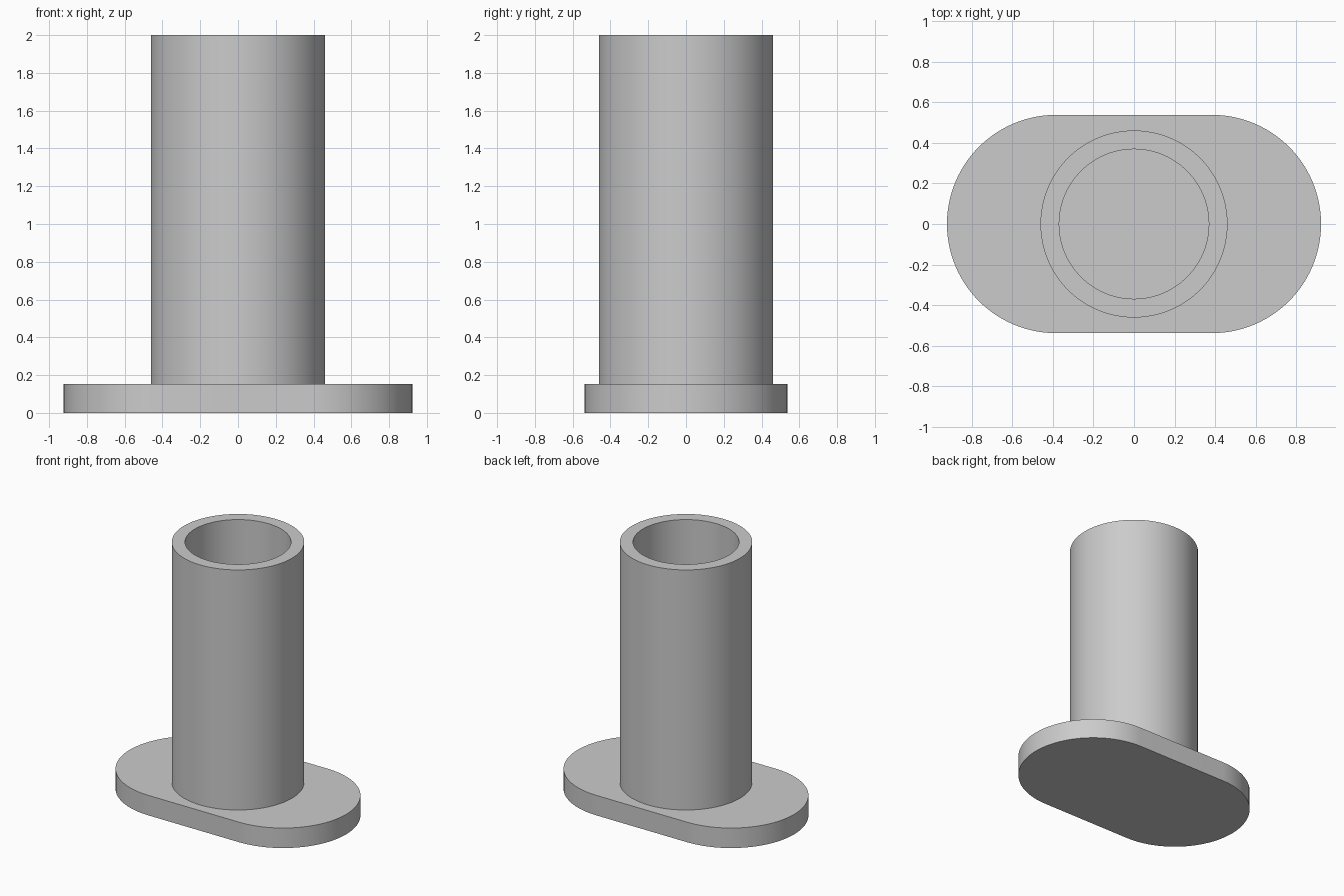
import bpy, bmesh, math

if "Cube" in bpy.data.objects:
    bpy.data.objects.remove(bpy.data.objects["Cube"], do_unlink=True)

UNIT = 1 / 13            # overall height is 26 units
SEGMENTS = 96
PLATE_HALF_WIDTH = 7 * UNIT
PLATE_ARC_CENTRE = 5 * UNIT
PLATE_TOP = 2 * UNIT
TUBE_OUTER = 6 * UNIT
TUBE_INNER = 4.8 * UNIT
TUBE_TOP = 26 * UNIT

grey = bpy.data.materials.new("plain_grey")
grey.use_nodes = True
grey.diffuse_color = (0.6, 0.6, 0.6, 1)
grey.node_tree.nodes["Principled BSDF"].inputs["Base Color"].default_value = (0.6, 0.6, 0.6, 1)


def finish(name, bm):
    """Turn a bmesh into a smooth-shaded object with sharp rims."""
    bmesh.ops.recalc_face_normals(bm, faces=bm.faces)
    mesh = bpy.data.meshes.new(name)
    bm.to_mesh(mesh)
    bm.free()
    mesh.materials.append(grey)
    obj = bpy.data.objects.new(name, mesh)
    bpy.context.collection.objects.link(obj)
    bpy.ops.object.select_all(action='DESELECT')
    obj.select_set(True)
    bpy.context.view_layer.objects.active = obj
    bpy.ops.object.shade_smooth_by_angle(angle=math.radians(30))
    return obj


# Base plate: extruded outline with two round ends
bm = bmesh.new()
outline = []
half = SEGMENTS // 2
for side in (1, -1):
    for i in range(half + 1):
        a = -math.pi / 2 + math.pi * i / half
        outline.append(bm.verts.new((side * (PLATE_ARC_CENTRE + PLATE_HALF_WIDTH * math.cos(a)),
                                     side * PLATE_HALF_WIDTH * math.sin(a), 0)))
bottom = bm.faces.new(outline)
top = bmesh.ops.extrude_face_region(bm, geom=[bottom], use_keep_orig=True)
moved = [v for v in top["geom"] if isinstance(v, bmesh.types.BMVert)]
bmesh.ops.translate(bm, verts=moved, vec=(0, 0, PLATE_TOP))
finish("base_plate", bm)

# Tube: wall profile spun about z, standing on the plate
bm = bmesh.new()
profile = [(TUBE_OUTER, PLATE_TOP), (TUBE_OUTER, TUBE_TOP),
           (TUBE_INNER, TUBE_TOP), (TUBE_INNER, PLATE_TOP)]
verts = [bm.verts.new((r, 0, z)) for r, z in profile]
edges = [bm.edges.new((verts[i], verts[(i + 1) % 4])) for i in range(4)]
bmesh.ops.spin(bm, geom=verts + edges, cent=(0, 0, 0), axis=(0, 0, 1),
               angle=math.tau, steps=SEGMENTS, use_merge=True)
bmesh.ops.remove_doubles(bm, verts=bm.verts, dist=1e-5)
finish("tube", bm)
